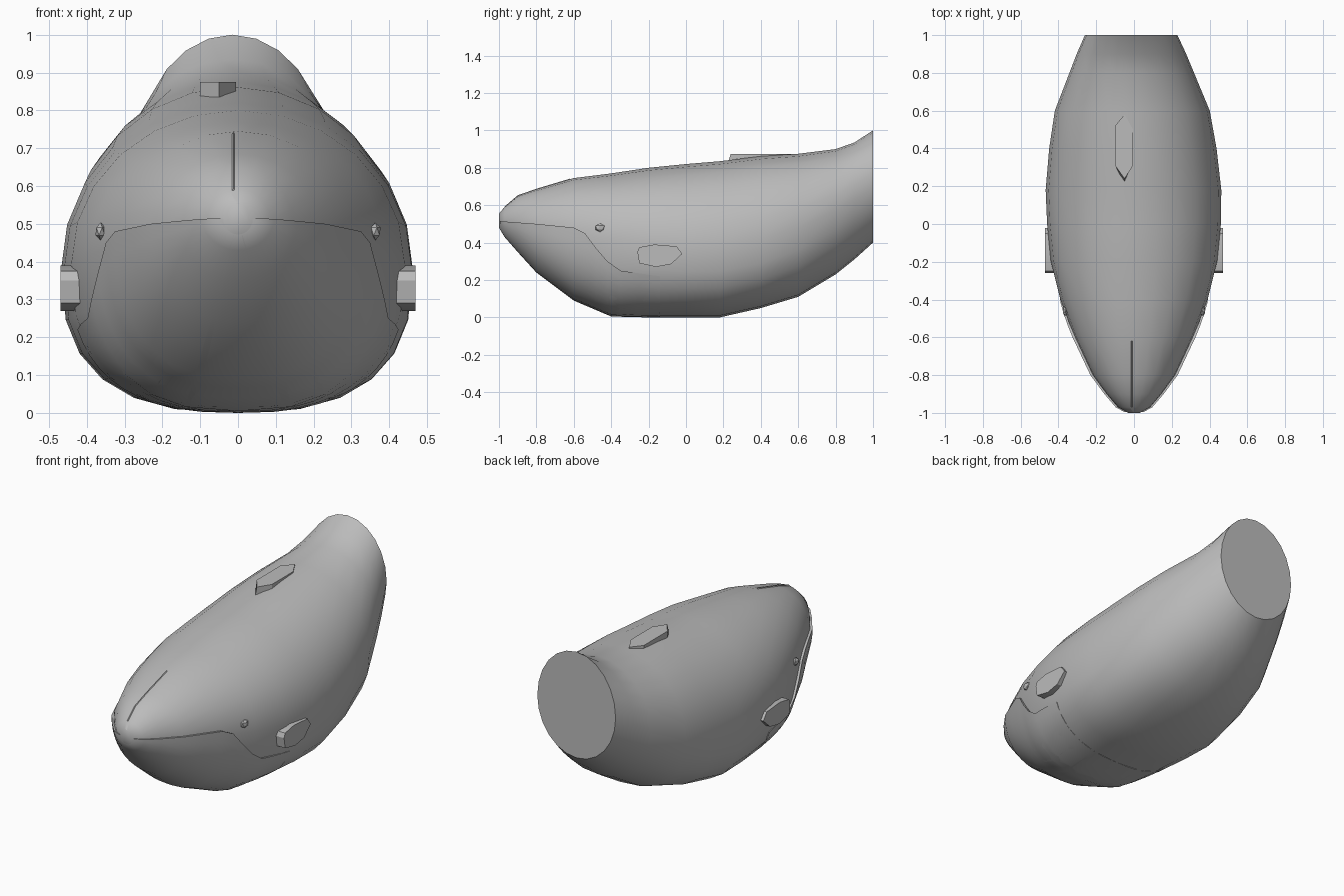
import bpy, bmesh, math
from mathutils import Vector

cube = bpy.data.objects.get("Cube")
if cube:
    bpy.data.objects.remove(cube, do_unlink=True)

skin = bpy.data.materials.new("grey skin")
skin.use_nodes = True
GREY = (0.5, 0.5, 0.5, 1)
skin.diffuse_color = GREY
skin.node_tree.nodes["Principled BSDF"].inputs["Base Color"].default_value = GREY

# Body sections: y, half width, bottom z, widest z, top z
SECTIONS = [
    (-1, .03, .48, .515, .555), (-.97, .085, .43, .51, .59), (-.9, .145, .35, .5, .65),
    (-.8, .22, .24, .48, .685), (-.6, .315, .09, .45, .745), (-.4, .39, .005, .42, .77),
    (-.2, .44, 0, .4, .8), (0, .46, 0, .38, .82), (.18, .465, 0, .38, .835),
    (.4, .443, .05, .42, .862), (.6, .41, .11, .48, .875), (.8, .33, .23, .57, .9),
    (.9, .29, .31, .63, .935), (1, .245, .4, .69, 1),
]
MOUTH = [(-1, .515), (-.8, .5), (-.6, .48), (-.54, .45), (-.48, .37),
         (-.42, .3), (-.35, .25), (-.14, .22)]


def lookup(table, y):
    """Linear interpolation of a table whose first column is y."""
    for a, b in zip(table, table[1:]):
        if y <= b[0]:
            t = (y - a[0]) / (b[0] - a[0])
            return [p + (q - p) * t for p, q in zip(a[1:], b[1:])]
    return table[-1][1:]


def belly_power(y):
    return 2 + 0.6 * min(1, max(0, (y + 1) / 0.6)) * min(1, max(0, (1 - y) / 0.6))


def half_width(y, z):
    w, low, mid, top = lookup(SECTIONS, y)
    p = 2 if z > mid else belly_power(y)
    k = (z - mid) / ((top - mid) if z > mid else (mid - low))
    return w * max(0, 1 - abs(k) ** p) ** (1 / p)


def finish(name, bm, angle=40):
    bmesh.ops.recalc_face_normals(bm, faces=bm.faces)
    mesh = bpy.data.meshes.new(name)
    bm.to_mesh(mesh)
    bm.free()
    mesh.materials.append(skin)
    obj = bpy.data.objects.new(name, mesh)
    bpy.context.collection.objects.link(obj)
    bpy.ops.object.select_all(action='DESELECT')
    bpy.context.view_layer.objects.active = obj
    obj.select_set(True)
    bpy.ops.object.shade_smooth_by_angle(angle=math.radians(angle))
    return obj


def loft(name, rings, angle=40):
    """Skin closed rings of points and cap both ends."""
    bm = bmesh.new()
    loops = [[bm.verts.new(p) for p in ring] for ring in rings]
    n = len(loops[0])
    for a, b in zip(loops, loops[1:]):
        for i in range(n):
            j = (i + 1) % n
            bm.faces.new((a[i], a[j], b[j], b[i]))
    bm.faces.new(loops[0])
    bm.faces.new(loops[-1])
    return finish(name, bm, angle)


# Body, ending in a flat cut at the tail
SIDES = 24
rings = []
for y, w, low, mid, top in SECTIONS:
    ring = []
    for i in range(SIDES):
        a = math.tau * i / SIDES
        c, s = math.cos(a), math.sin(a)
        e = 2 / (2 if s > 0 else belly_power(y))
        x = math.copysign(w * abs(c) ** e, c)
        z = mid + math.copysign(abs(s) ** e, s) * ((top - mid) if s > 0 else (mid - low))
        ring.append((x - 0.015 * max(0, y), y, z))
    rings.append(ring)
loft("body", rings)

# Lower jaw: a thin shell below the mouth line, its rim forming the lip
STEPS = 10
rings = []
for y in (-.995, -.97, -.9, -.8, -.7, -.6, -.54, -.48, -.42, -.35, -.25, -.14):
    rim = lookup(MOUTH, y)[0]
    low = lookup(SECTIONS, y)[1]
    lip = 0.012 * min(1, (-.14 - y) / 0.25)
    right = []
    for i in range(STEPS):
        t = math.sin(math.pi / 2 * i / STEPS)
        z = rim + (low - rim) * t
        right.append((half_width(y, z) + lip * (1 - t), y, z))
    left = [(-x, v, z) for x, v, z in reversed(right)]
    rings.append(right + [(0, y, low)] + left)
loft("lower_jaw", rings)

# Flipper stubs, cut flat on the outside
FLIPPER = [(-.26, .35), (-.25, .29), (-.16, .27), (-.08, .285), (-.02, .34),
           (-.05, .38), (-.17, .39), (-.25, .375)]
for side, name in ((1, "left_flipper"), (-1, "right_flipper")):
    loft(name, [[(side * x, y, z) for y, z in FLIPPER] for x in (.38, .47)], 25)

# Dorsal fin stub, cut flat on top
DORSAL = [(-.05, .24), (-.1, .31), (-.1, .52), (-.05, .58), (-.005, .5), (-.005, .31)]
dorsal = [[(x, y, .8) for x, y in DORSAL], [(x, y, .875) for x, y in DORSAL]]
dorsal[0][0] = (-.05, .215, .8)
loft("dorsal_fin", dorsal, 25)

# Eyes: small rimmed bumps
for side, name in ((1, "left_eye"), (-1, "right_eye")):
    y, z = -.46, .48
    bm = bmesh.new()
    bmesh.ops.create_icosphere(bm, subdivisions=1, radius=0.026)
    bmesh.ops.scale(bm, vec=(.6, 1.1, .9), verts=bm.verts)
    bmesh.ops.translate(bm, vec=Vector((side * half_width(y, z), y, z)), verts=bm.verts)
    finish(name, bm, 20)

# Crease ridge along the top of the snout
ridge = []
for y in (-.97, -.9, -.8, -.62):
    top = lookup(SECTIONS, y)[3]
    ridge.append([(-.03, y, top - .02), (-.012, y, top + .003), (.006, y, top - .02)])
loft("snout_ridge", ridge, 25)
